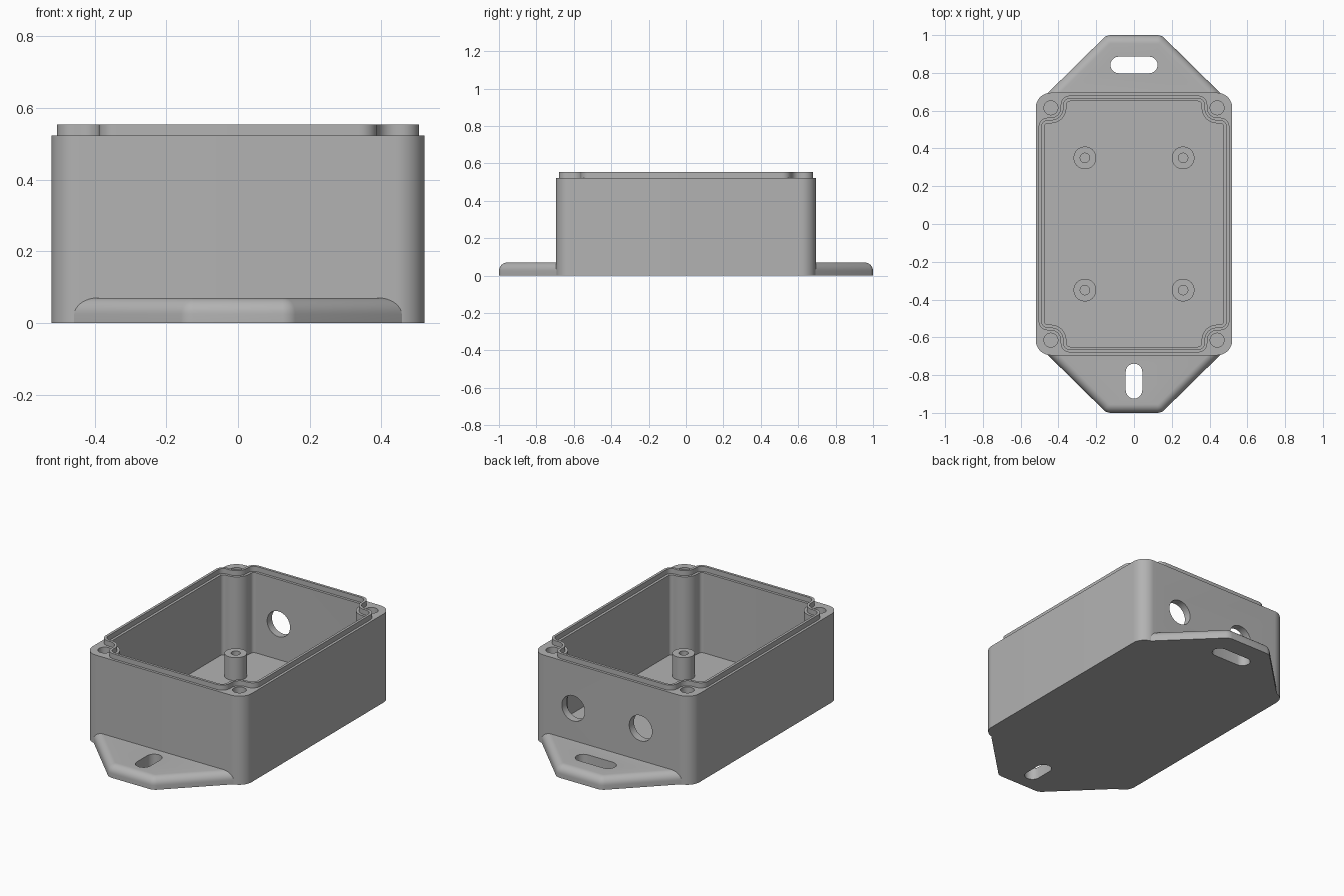
import bpy
import bmesh
from math import radians, cos, sin

cube = bpy.data.objects.get("Cube")
if cube:
    bpy.data.objects.remove(cube, do_unlink=True)

# One plain grey plastic
grey = bpy.data.materials.new("grey plastic")
grey.use_nodes = True
colour = (0.45, 0.45, 0.45, 1)
grey.diffuse_color = colour
grey.node_tree.nodes["Principled BSDF"].inputs["Base Color"].default_value = colour

# Main sizes
HALF_X, HALF_Y, WALL_TOP, LIP_TOP = 0.52, 0.695, 0.523, 0.553
FLOOR, BOSS_TOP, TAB_H = 0.05, 0.185, 0.07
SCREW_X, SCREW_Y = 0.44, 0.615
CORNERS = [(sx, sy) for sx in (-1, 1) for sy in (-1, 1)]


def arc(cx, cy, r, start, end, steps=10):
    angles = [radians(start + (end - start) * i / steps) for i in range(steps + 1)]
    return [(cx + r * cos(a), cy + r * sin(a)) for a in angles]


def four_way(quarter):
    """Mirror an anticlockwise quarter outline into a closed loop."""
    loop = []
    for sx, sy in ((1, 1), (-1, 1), (-1, -1), (1, -1)):
        pts = [(sx * x, sy * y) for x, y in quarter]
        loop += pts if sx * sy > 0 else pts[::-1]
    return loop


def notched(inset):
    """Rounded rectangle that steps around the corner screws."""
    r, gap = 0.05, 0.052
    lx, ly = 0.505 - r, 0.68 - r
    return four_way(arc(lx, SCREW_Y - gap - r, r - inset, 0, 90)
                    + arc(SCREW_X, SCREW_Y, gap + inset, -90, -180)
                    + arc(SCREW_X - gap - r, ly, r - inset, 0, 90))


def slot(cy, length, radius, along_x):
    h = length / 2 - radius
    pts = arc(h, 0, radius, -90, 90) + arc(-h, 0, radius, 90, 270)
    return [(x, cy + y) if along_x else (-y, cy + x) for x, y in pts]


def finish(name, bm):
    bmesh.ops.recalc_face_normals(bm, faces=bm.faces)
    mesh = bpy.data.meshes.new(name)
    bm.to_mesh(mesh)
    bm.free()
    mesh.materials.append(grey)
    ob = bpy.data.objects.new(name, mesh)
    bpy.context.collection.objects.link(ob)
    return ob


def prism_mesh(outline, z0, z1):
    bm = bmesh.new()
    base = bm.faces.new([bm.verts.new((x, y, z0)) for x, y in outline])
    new = bmesh.ops.extrude_face_region(bm, geom=[base], use_keep_orig=True)["geom"]
    verts = [g for g in new if isinstance(g, bmesh.types.BMVert)]
    bmesh.ops.translate(bm, verts=verts, vec=(0, 0, z1 - z0))
    return bm


def prism(name, outline, z0, z1):
    return finish(name, prism_mesh(outline, z0, z1))


def disc(x, y, r):
    return arc(x, y, r, 0, 360, 32)[:-1]


def select_only(ob):
    bpy.ops.object.select_all(action="DESELECT")
    ob.select_set(True)
    bpy.context.view_layer.objects.active = ob


def cut(ob, cutters):
    for c in cutters:
        c.hide_render = True
        mod = ob.modifiers.new("cut", "BOOLEAN")
        mod.operation, mod.solver, mod.object = "DIFFERENCE", "EXACT", c
        select_only(ob)
        bpy.ops.object.modifier_apply(modifier=mod.name)
        bpy.data.objects.remove(c, do_unlink=True)


def smooth(ob):
    select_only(ob)
    bpy.ops.object.shade_smooth_by_angle(angle=radians(30))


# Box body with cavity, corner screw holes and two cable holes in the back
radius = 0.08
body = prism("box_body", four_way(arc(HALF_X - radius, HALF_Y - radius, radius, 0, 90, 16)),
             0, WALL_TOP)
cutters = [prism("cavity_cutter", notched(0.03), FLOOR, 0.7)]
cutters += [prism("screw_cutter", disc(sx * SCREW_X, sy * SCREW_Y, 0.037), 0.15, 0.7)
            for sx, sy in CORNERS]
for x in (-0.19, 0.25):
    hole = prism("cable_cutter", disc(0, 0, 0.075), -0.1, 0.1)
    hole.rotation_euler.x = radians(90)
    hole.location = (x, HALF_Y, 0.26)
    bpy.context.view_layer.update()
    cutters.append(hole)
cut(body, cutters)
smooth(body)

# Raised sealing lip: a thin ring following the notched outline
bm = bmesh.new()
rings = [[bm.verts.new((x, y, z)) for x, y in notched(inset)]
         for inset, z in ((0, WALL_TOP - 0.003), (0, LIP_TOP),
                          (0.015, LIP_TOP), (0.015, WALL_TOP - 0.003))]
n = len(rings[0])
for k in range(4):
    a, b = rings[k], rings[(k + 1) % 4]
    for i in range(n):
        j = (i + 1) % n
        bm.faces.new((a[i], a[j], b[j], b[i]))
smooth(finish("sealing_lip", bm))

# Standoffs on the floor
for sx, sy in CORNERS:
    boss = prism("standoff", disc(sx * 0.26, sy * 0.35, 0.06), FLOOR - 0.01, BOSS_TOP)
    cut(boss, [prism("pilot_cutter", disc(sx * 0.26, sy * 0.35, 0.025), FLOOR + 0.01, 0.3)])
    smooth(boss)


# Mounting tabs with rounded top edges and a slot each
def mounting_tab(name, side, hole):
    root = HALF_Y - 0.005
    outline = [(0.46, root), (0.145, 1), (-0.145, 1), (-0.46, root)]
    bm = prism_mesh([(x, side * y) for x, y in outline], 0, TAB_H)

    def outer(v):
        return abs(v.co.y) > root + 0.01

    upright = [e for e in bm.edges if all(outer(v) for v in e.verts)
               and abs(e.verts[0].co.z - e.verts[1].co.z) > 0.01]
    bmesh.ops.bevel(bm, geom=upright, offset=0.02, segments=4, profile=0.5, affect="EDGES")
    rim = [e for e in bm.edges if all(v.co.z > TAB_H - 0.001 for v in e.verts)
           and any(outer(v) for v in e.verts)]
    bmesh.ops.bevel(bm, geom=rim, offset=0.045, segments=8, profile=0.5, affect="EDGES",
                    clamp_overlap=False)
    tab = finish(name, bm)
    cut(tab, [prism("slot_cutter", hole, -0.1, 0.2)])
    smooth(tab)


mounting_tab("front_tab", -1, slot(-0.832, 0.185, 0.044, False))
mounting_tab("back_tab", 1, slot(0.842, 0.25, 0.044, True))
